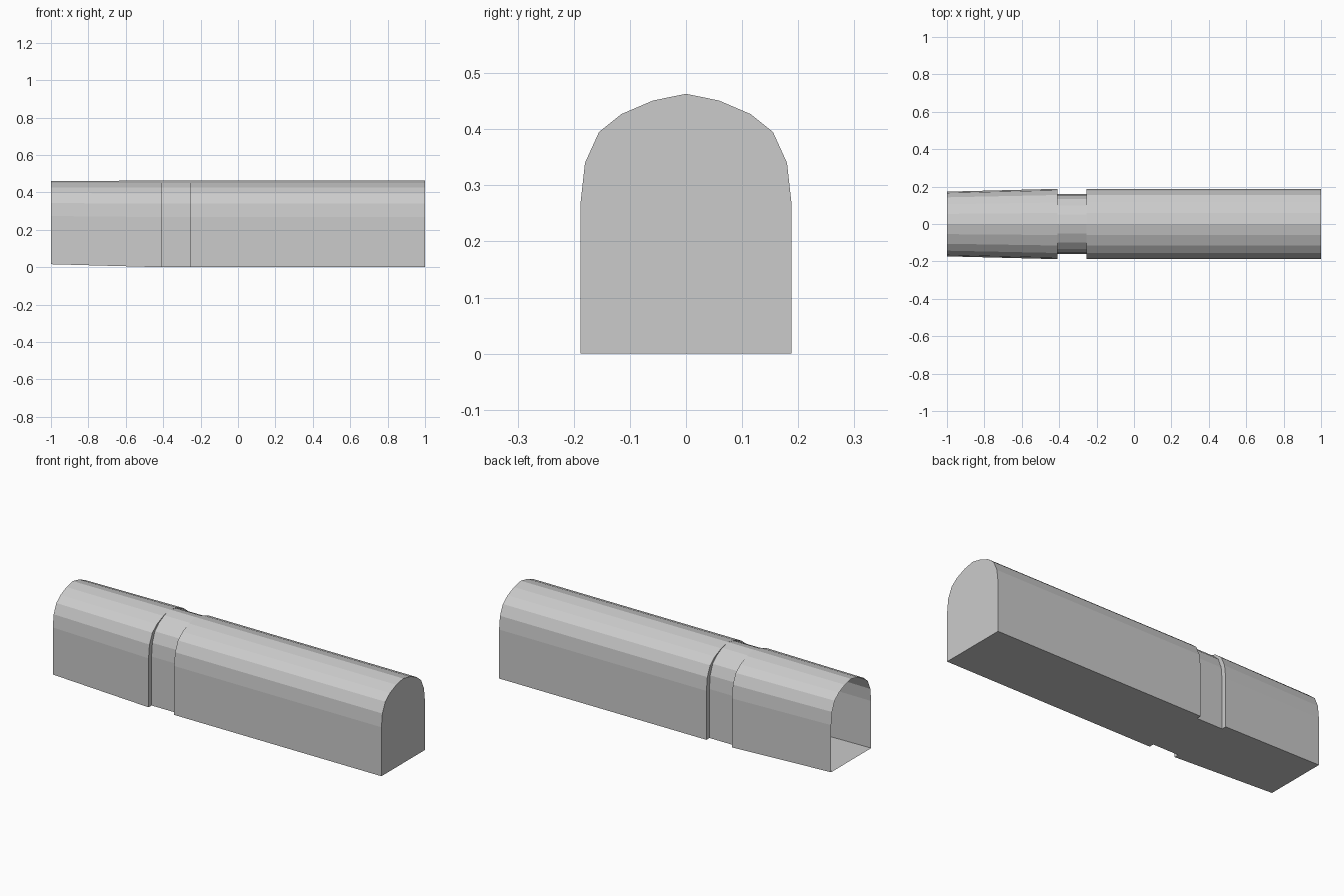
import bpy, bmesh

if "Cube" in bpy.data.objects:
    bpy.data.objects.remove(bpy.data.objects["Cube"])

# Half of the arch cross-section (y, z), from floor up to just before the crown
HALF = [(0.188, 0.0), (0.188, 0.268), (0.18, 0.34), (0.155, 0.395),
        (0.115, 0.427), (0.059, 0.451)]
PROFILE = HALF + [(0.0, 0.463)] + [(-y, z) for y, z in reversed(HALF)]

# Stations along the length: x, width scale, floor z, crown z
STATIONS = [
    (-1.0, 0.92, 0.016, 0.461),     # open, tapered end
    (-0.41, 1.0, 0.0, 0.463),       # end of taper
    (-0.41, 0.86, 0.0, 0.463),      # recessed band
    (-0.255, 0.86, 0.0, 0.463),
    (-0.255, 1.0, 0.0, 0.463),      # main body
    (1.0, 1.0, 0.0, 0.463),         # closed end
]

bm = bmesh.new()


def ring(x, width, z0, z1):
    return [bm.verts.new((x, y * width, z0 + z / 0.463 * (z1 - z0)))
            for y, z in PROFILE]


# Loft the shell through all stations
rings = [ring(*s) for s in STATIONS]
n = len(PROFILE)
for a, b in zip(rings, rings[1:]):
    for i in range(n):
        j = (i + 1) % n
        bm.faces.new((a[i], a[j], b[j], b[i]))

# Cap the far end only
bm.faces.new(rings[-1])
bmesh.ops.remove_doubles(bm, verts=bm.verts, dist=1e-5)
bmesh.ops.recalc_face_normals(bm, faces=bm.faces)

mesh = bpy.data.meshes.new("arched_sleeve")
bm.to_mesh(mesh)
bm.free()
obj = bpy.data.objects.new("arched_sleeve", mesh)
bpy.context.collection.objects.link(obj)
